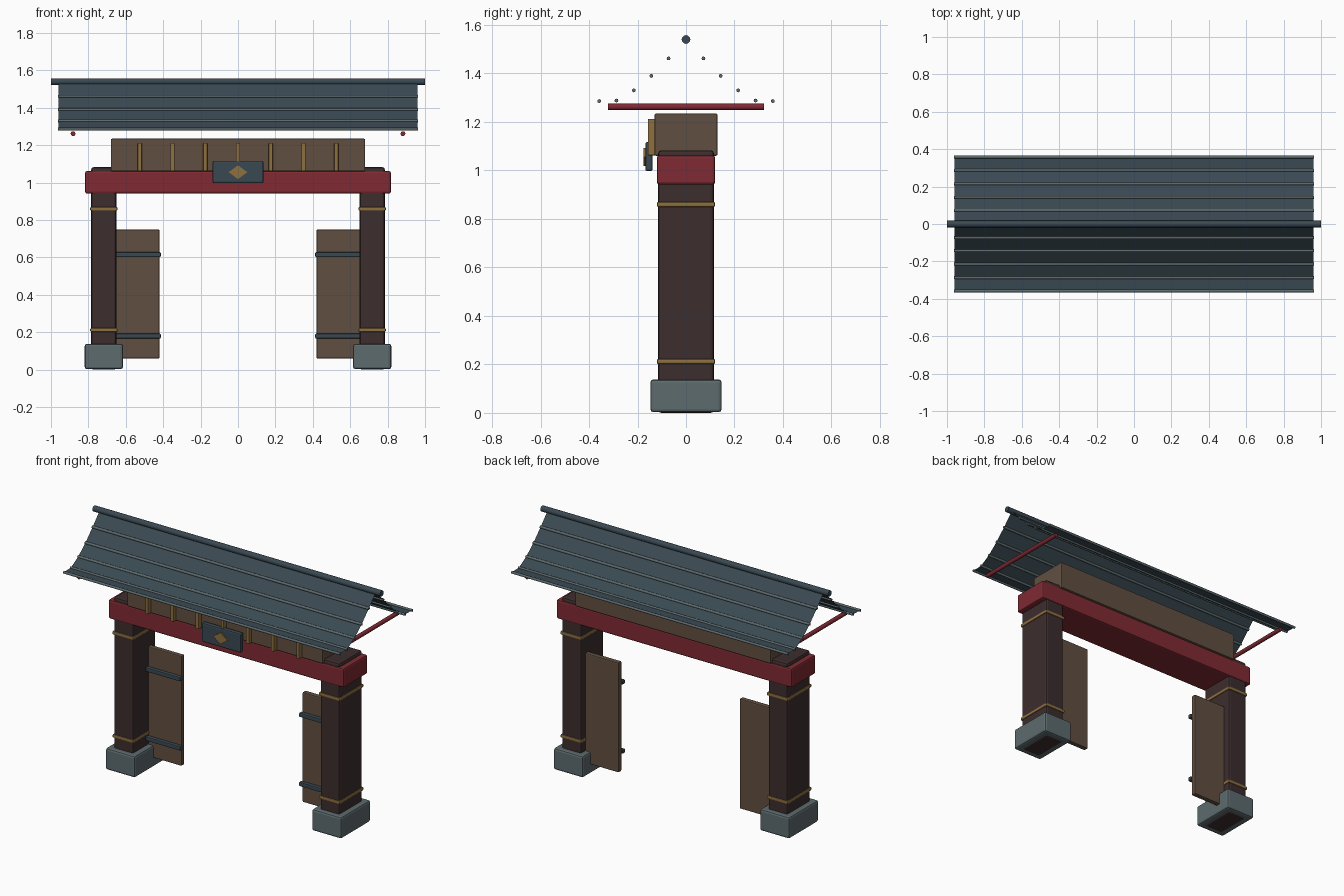
import bpy, bmesh, math
from mathutils import Matrix

if "Cube" in bpy.data.objects:
    bpy.data.objects.remove(bpy.data.objects["Cube"])


def material(name, rgb):
    m = bpy.data.materials.new(name)
    m.diffuse_color = (*rgb, 1)
    m.use_nodes = True
    m.node_tree.nodes["Principled BSDF"].inputs["Base Color"].default_value = m.diffuse_color
    return m


SLATE = material("slate_blue", (0.042, 0.066, 0.085))
STONE = material("grey_stone", (0.110, 0.145, 0.155))
RED = material("red_lacquer", (0.215, 0.023, 0.033))
WOOD = material("brown_wood", (0.120, 0.078, 0.052))
DARK = material("dark_wood", (0.046, 0.026, 0.027))
GOLD = material("gold", (0.270, 0.160, 0.050))


def finish(name, bm, mat):
    me = bpy.data.meshes.new(name)
    bm.to_mesh(me)
    bm.free()
    me.materials.append(mat)
    ob = bpy.data.objects.new(name, me)
    bpy.context.collection.objects.link(ob)
    return ob


def box(name, x, y, z, mat, bevel=0.0):
    """Box from (min, max) ranges with softened edges."""
    bm = bmesh.new()
    bmesh.ops.create_cube(bm, size=1)
    for v in bm.verts:
        v.co = [r[0] if c < 0 else r[1] for c, r in zip(v.co, (x, y, z))]
    if bevel:
        bmesh.ops.bevel(bm, geom=bm.edges[:], offset=bevel, segments=2,
                        profile=0.5, affect='EDGES')
    return finish(name, bm, mat)


def rod(name, axis, centre, length, radius, mat, sides=12):
    bm = bmesh.new()
    rot = Matrix.Rotation(math.pi / 2, 4, 'Y' if axis == 'X' else 'X')
    bmesh.ops.create_cone(bm, cap_ends=True, segments=sides, radius1=radius,
                          radius2=radius, depth=length,
                          matrix=Matrix.Translation(centre) @ rot)
    for f in bm.faces:
        f.smooth = len(f.verts) == 4
    return finish(name, bm, mat)


def span(s, a, b):
    """Mirror an x range to side s."""
    return tuple(sorted((s * a, s * b)))


for s, side in ((-1, "left"), (1, "right")):
    # Stone footing and post
    box(side + "_footing", span(s, 0.615, 0.82), (-0.147, 0.147),
        (0.003, 0.138), STONE, 0.012)
    box(side + "_post", span(s, 0.65, 0.785), (-0.115, 0.115),
        (0, 1.083), DARK, 0.013)
    # Gold bands
    for i, z in enumerate((0.212, 0.86)):
        box(f"{side}_band_{i}", span(s, 0.645, 0.79), (-0.12, 0.12),
            (z - 0.01, z + 0.01), GOLD, 0.005)
    # Open door leaf with straps
    box(side + "_door", span(s, 0.42, 0.66), (0.038, 0.07),
        (0.06, 0.75), WOOD, 0.006)
    for i, z in enumerate((0.18, 0.615)):
        box(f"{side}_strap_{i}", span(s, 0.413, 0.66), (0.014, 0.04),
            (z - 0.013, z + 0.013), SLATE, 0.005)
    # Tie rod under the roof
    rod(side + "_roof_tie", 'Y', (s * 0.882, 0, 1.262), 0.645, 0.013, RED)

# Lintel and upper panel
box("lintel", (-0.818, 0.818), (-0.12, 0.12), (0.942, 1.062), RED, 0.01)
box("upper_panel", (-0.68, 0.68), (-0.13, 0.13), (1.06, 1.235), WOOD, 0.007)
for i in range(-3, 4):
    box(f"panel_slat_{i + 3}", (i * 0.175 - 0.011, i * 0.175 + 0.011),
        (-0.157, -0.125), (1.062, 1.212), GOLD, 0.003)

# Plaque with diamond
box("plaque", (-0.136, 0.136), (-0.168, -0.138), (0.997, 1.117), SLATE, 0.008)
bm = bmesh.new()
bmesh.ops.create_cone(bm, cap_ends=True, segments=4, radius1=1, radius2=1, depth=1,
                      matrix=Matrix.Translation((0, -0.17, 1.056))
                      @ Matrix.Diagonal((0.05, 0.01, 0.037, 1))
                      @ Matrix.Rotation(math.pi / 2, 4, 'X'))
finish("plaque_diamond", bm, GOLD)

# Curved roof sheets with ribs along each course
profile = [(0, 1.54), (0.072, 1.462), (0.143, 1.39), (0.215, 1.33),
           (0.287, 1.288), (0.358, 1.286)]
for s, side in ((-1, "front"), (1, "back")):
    bm = bmesh.new()
    rows = [[bm.verts.new((x, s * y, z)) for x in (-0.96, 0.96)]
            for y, z in profile]
    for a, b in zip(rows, rows[1:]):
        ring = (a[0], b[0], b[1], a[1])
        bm.faces.new(ring if s < 0 else ring[::-1])
    finish(side + "_roof_sheet", bm, SLATE)
    for i, (y, z) in enumerate(profile[1:]):
        rod(f"{side}_roof_rib_{i}", 'X', (0, s * y, z), 1.924, 0.008, STONE, 8)

# Ridge pole
rod("ridge_pole", 'X', (0, 0, 1.54), 2.0, 0.018, SLATE, 12)
